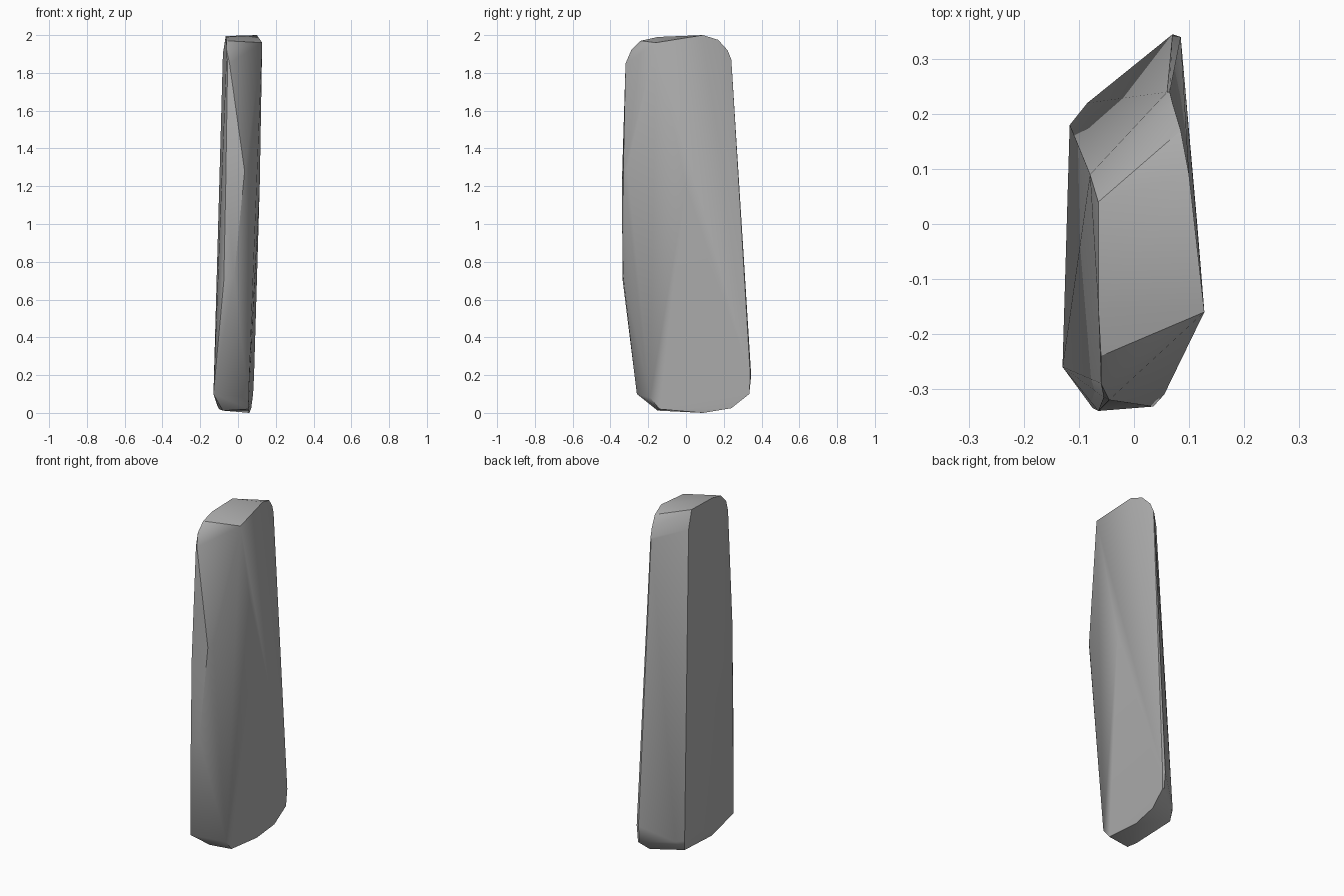
import bpy
import bmesh
import math

# Remove the default cube if it is in the scene
default_cube = bpy.data.objects.get("Cube")
if default_cube:
    bpy.data.objects.remove(default_cube, do_unlink=True)


def make_material(name, colour):
    material = bpy.data.materials.new(name)
    material.use_nodes = True
    material.diffuse_color = colour
    material.node_tree.nodes["Principled BSDF"].inputs["Base Color"].default_value = colour
    return material


def convex_block(name, outlines, material):
    """Wrap a tight convex skin around a few corner outlines."""
    mesh = bpy.data.meshes.new(name)
    shape = bmesh.new()
    for outline in outlines:
        for corner in outline:
            shape.verts.new(corner)
    hull = bmesh.ops.convex_hull(shape, input=shape.verts)
    unused = [item for item in hull["geom_interior"] + hull["geom_unused"]
              if isinstance(item, bmesh.types.BMVert)]
    bmesh.ops.delete(shape, geom=list(set(unused)), context="VERTS")
    # Merge the nearly flat triangles into broad facets
    bmesh.ops.dissolve_limit(shape, angle_limit=math.radians(1),
                             verts=shape.verts, edges=shape.edges)
    bmesh.ops.recalc_face_normals(shape, faces=shape.faces)
    shape.to_mesh(mesh)
    shape.free()
    mesh.materials.append(material)
    block = bpy.data.objects.new(name, mesh)
    bpy.context.collection.objects.link(block)
    return block


# Broad face on the left side, with rounded ends
left_face = [
    (.128, -.16, 1.96), (.1, .09, 2), (.085, .17, 1.975), (.07, .22, 1.92),
    (.065, .24, 1.87), (.115, .0, 1.2), (.085, .34, .2), (.08, .335, .1),
    (.07, .24, .025), (.06, .09, 0), (.055, -.14, .02), (.055, -.19, .08),
]

# Broad face on the right side, leaning inwards towards the top
right_face = [
    (-.055, -.315, 1.85), (-.06, -.29, 1.92), (-.06, -.24, 1.97),
    (-.065, -.15, 1.99), (-.065, .04, 1.995), (-.08, .09, 1.9),
    (-.117, .18, .1), (-.11, .17, .04), (-.1, -.1, .02), (-.13, -.26, .1),
]

# Chipped ridge down the narrow front
front_ridge = [
    (-.045, -.32, 1.85), (-.065, -.34, 1.2), (.035, -.332, 1.28),
    (.055, -.31, 1.3), (-.075, -.335, .7), (-.02, -.332, .72),
    (-.08, -.15, .012),
]

# Narrow back, wider at the foot
back_edge = [(.06, .24, 1.86), (.07, .345, .2), (.07, .335, .1), (-.085, .22, .1)]

grey_stone = make_material("grey stone", (.42, .42, .42, 1))
slab = convex_block("stone_slab", [left_face, right_face, front_ridge, back_edge], grey_stone)

# Soft shading across shallow facets, crisp at the strong corners
bpy.ops.object.select_all(action="DESELECT")
slab.select_set(True)
bpy.context.view_layer.objects.active = slab
bpy.ops.object.shade_smooth_by_angle(angle=math.radians(30))
